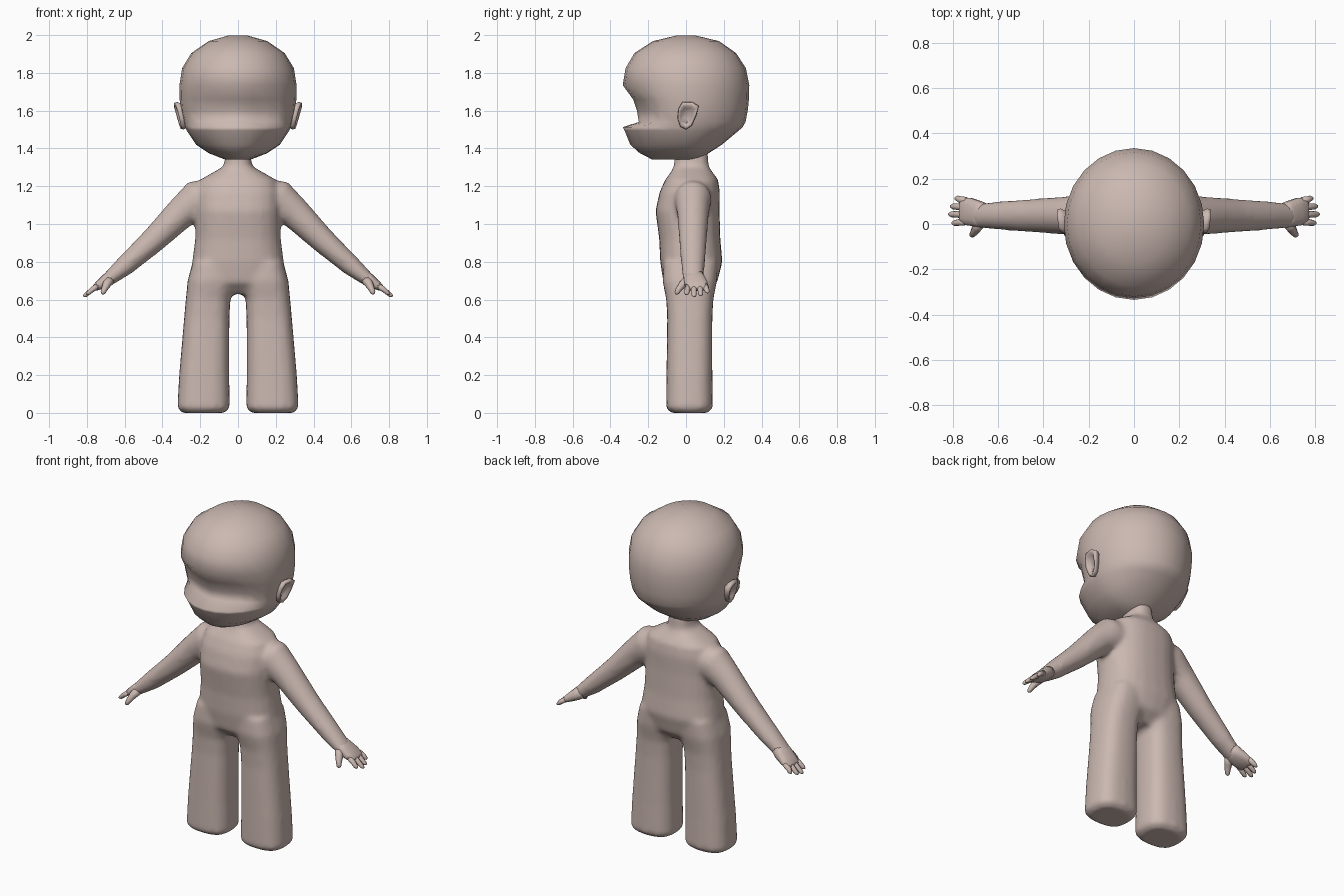
import bpy, bmesh, math
from mathutils import Vector

if "Cube" in bpy.data.objects:
    bpy.data.objects.remove(bpy.data.objects["Cube"])

skin = bpy.data.materials.new("pale skin")
skin.diffuse_color = (0.60, 0.48, 0.44, 1)
skin.use_nodes = True
skin.node_tree.nodes["Principled BSDF"].inputs["Base Color"].default_value = skin.diffuse_color


def loft(bm, sections, n=16, power=2.0, side=1):
    """Skin a tube through (centre, u, v) sections; side=-1 mirrors in x."""
    rings = []
    for c, u, v in sections:
        ring = []
        for i in range(n):
            a = 2 * math.pi * i / n
            s, t = math.cos(a), math.sin(a)
            s = math.copysign(abs(s) ** (2 / power), s)
            t = math.copysign(abs(t) ** (2 / power), t)
            p = Vector(c) + Vector(u) * s + Vector(v) * t
            ring.append(bm.verts.new((p.x * side, p.y, p.z)))
        rings.append(ring)
    skin_rings(bm, rings)


def skin_rings(bm, rings):
    n = len(rings[0])
    for r, q in zip(rings, rings[1:]):
        for i in range(n):
            j = (i + 1) % n
            bm.faces.new((r[i], r[j], q[j], q[i]))
    bm.faces.new(rings[0])
    bm.faces.new(rings[-1])


def upright(rows):
    """(z, x0, x1, y0, y1) rows to sections."""
    return [(((a + b) / 2, (c + d) / 2, z), ((b - a) / 2, 0, 0), (0, (d - c) / 2, 0))
            for z, a, b, c, d in rows]


def limb(rows):
    """(x, y, z, thickness radius, y radius) rows along a path to sections."""
    pts = [Vector(r[:3]) for r in rows]
    out = []
    for i, r in enumerate(rows):
        d = pts[min(i + 1, len(pts) - 1)] - pts[max(i - 1, 0)]
        nrm = Vector((-d.z, 0, d.x)).normalized()
        w = Vector((0, 1, 0)) - d * (d.y / d.length_squared)
        out.append((pts[i], nrm * r[3], w.normalized() * r[4]))
    return out


def finish(bm, name):
    bmesh.ops.recalc_face_normals(bm, faces=bm.faces)
    me = bpy.data.meshes.new(name)
    bm.to_mesh(me)
    bm.free()
    me.materials.append(skin)
    me.shade_smooth()
    ob = bpy.data.objects.new(name, me)
    bpy.context.collection.objects.link(ob)
    return ob


# Body: torso, neck, arms and legs fused into one soft skin
bm = bmesh.new()
torso = [(0.63, .10, -.06, .10), (0.69, .22, -.12, .165), (0.80, .243, -.137, .193),
         (0.92, .227, -.142, .182), (1.07, .225, -.162, .178), (1.17, .222, -.14, .18),
         (1.235, .20, -.11, .17), (1.275, .13, -.08, .14), (1.305, .075, -.064, .12),
         (1.40, .062, -.06, .115)]
loft(bm, upright([(z, -w, w, a, b) for z, w, a, b in torso]), 24, 2.4)
leg = [(0.0, .07, .295, -.08, .115), (0.025, .043, .322, -.106, .142),
       (0.2, .046, .312, -.104, .14), (0.5, .045, .286, -.10, .14),
       (0.6, .04, .277, -.105, .145), (0.7, .01, .267, -.125, .165), (0.8, .01, .24, -.12, .17)]
arm = [(.14, .04, 1.15, .09, .09), (.21, .037, 1.13, .108, .10), (.30, .037, 1.06, .085, .085),
       (.45, .037, .912, .068, .074), (.6, .037, .778, .054, .063), (.695, .037, .70, .036, .055)]
for s in (1, -1):
    loft(bm, upright(leg), 20, 2.7, s)
    loft(bm, limb(arm), 16, 2.0, s)
body = finish(bm, "body")
m = body.modifiers.new("fuse", 'REMESH')
m.mode, m.voxel_size, m.use_smooth_shade = 'VOXEL', 0.014, True
m = body.modifiers.new("soften", 'SMOOTH')
m.factor, m.iterations = 0.5, 8

# Head: rings of (z, front y, back y, half width), hollowed at the face
head = [(1.342, -.18, .07, .07), (1.375, -.245, .12, .155), (1.42, -.295, .19, .222),
        (1.495, -.325, .28, .272), (1.513, -.335, .30, .28), (1.54, -.25, .315, .29),
        (1.6, -.26, .327, .303), (1.66, -.28, .333, .309), (1.735, -.335, .335, .31),
        (1.825, -.32, .317, .296), (1.905, -.273, .265, .247), (1.968, -.175, .175, .155),
        (1.998, -.05, .05, .05)]
bm = bmesh.new()
rings = []
for z, f, b, w in head:
    ring = []
    for i in range(24):
        a = 2 * math.pi * i / 24
        x, c = w * math.sin(a), math.cos(a)
        y = b * c if c > 0 else -f * c
        if 1.53 < z < 1.7 and c < 0:                       # eye hollows
            y += 0.02 * math.exp(-((abs(x) - .13) / .06) ** 2)
        ring.append(bm.verts.new((x, y, z)))
    rings.append(ring)
skin_rings(bm, rings)
finish(bm, "head")

# Ears: tapered outline with a raised rim and a hollow
outline = [(-.02, 1.645), (.035, 1.645), (.068, 1.625), (.055, 1.575), (.03, 1.52),
           (.0, 1.50), (-.03, 1.515), (-.045, 1.56), (-.04, 1.61)]
cy, cz = .005, 1.575
for s, side in ((1, "right"), (-1, "left")):
    bm = bmesh.new()
    rings = []
    for scale, dx in ((.8, -.03), (1, 0), (.95, .014), (.72, .012), (.55, -.004)):
        ring = []
        for y, z in outline:
            x = .306 + dx + (z - cz) * .22 + (y - cy) * .12
            ring.append(bm.verts.new((s * x, cy + (y - cy) * scale, cz + (z - cz) * scale)))
        rings.append(ring)
    skin_rings(bm, rings)
    finish(bm, side + "_ear")

# Hands: flat palm, four fingers and a thumb
palm = [(.655, .037, .732, .036, .052), (.69, .045, .705, .036, .058),
        (.73, .055, .68, .026, .062), (.757, .058, .662, .018, .058), (.768, .058, .655, .01, .05)]
fingers = [(.103, .113, .79), (.073, .078, .81), (.041, .043, .818), (.011, .004, .803)]
for s, side in ((1, "right"), (-1, "left")):
    bm = bmesh.new()
    loft(bm, limb(palm), 14, 2.5, s)
    for y0, y1, x1 in fingers:
        z1 = .655 - (x1 - .765) * .72
        loft(bm, limb([(.74, y0, .674, .015, .016), (.77, (y0 + y1) / 2, .654, .014, .015),
                       (x1 - .01, y1, z1 + .006, .011, .013), (x1, y1, z1, .005, .006)]), 8, 2, s)
    loft(bm, limb([(.675, .015, .71, .028, .028), (.695, -.018, .68, .022, .022),
                   (.708, -.04, .653, .016, .016), (.715, -.048, .636, .013, .013),
                   (.718, -.05, .628, .006, .006)]), 8, 2, s)
    finish(bm, side + "_hand")
